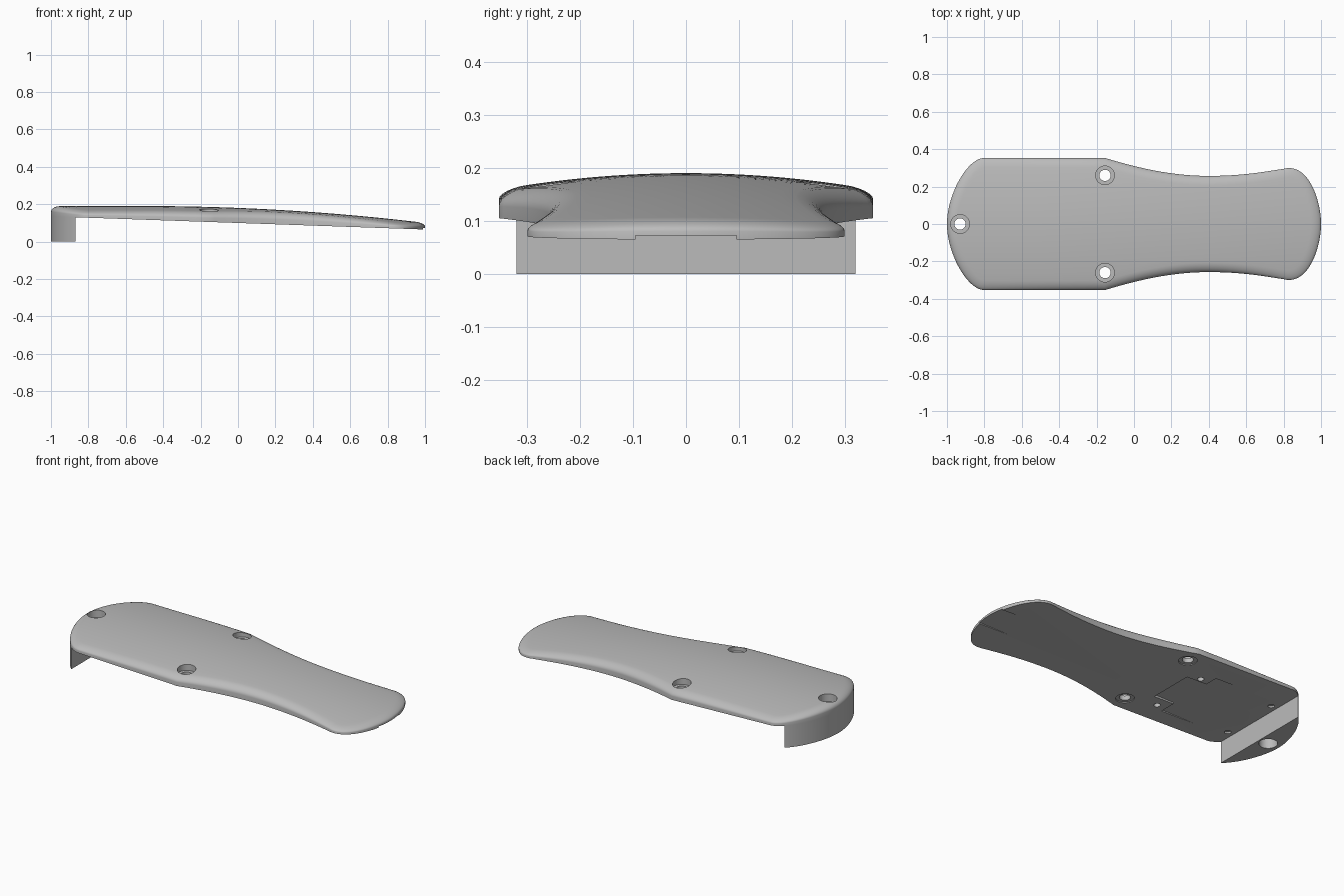
import bpy, bmesh, math
from mathutils import Vector
from mathutils.geometry import interpolate_bezier

cube = bpy.data.objects.get("Cube")
if cube:
    bpy.data.objects.remove(cube, do_unlink=True)

grey = bpy.data.materials.new("plain grey")
grey.use_nodes = True
grey.diffuse_color = (0.5, 0.5, 0.5, 1)
grey.node_tree.nodes["Principled BSDF"].inputs["Base Color"].default_value = (0.5, 0.5, 0.5, 1)


def underside(x):
    return 0.13 - (x + 0.87) * 0.035


def crown(x, y):
    fall = max(0, (x + 0.5) / 1.5) ** 2
    return 0.19 - 0.09 * fall - 0.25 * y * y


def half_outline():
    """Upper half of the plan shape, from the tail round to the tip."""
    segments = [
        ((-1, 0), (-1, 0.16), (-0.89, 0.353), (-0.8, 0.353), 28),
        ((-0.8, 0.353), (-0.6, 0.353), (-0.4, 0.353), (-0.155, 0.353), 10),
        ((-0.155, 0.353), (0.02, 0.3), (0.2, 0.257), (0.4, 0.257), 18),
        ((0.4, 0.257), (0.58, 0.257), (0.7, 0.28), (0.8, 0.295), 12),
        ((0.8, 0.295), (0.93, 0.33), (1, 0.13), (1, 0), 28),
    ]
    points = []
    for a, b, c, d, n in segments:
        curve = interpolate_bezier(*[Vector((*p, 0)) for p in (a, b, c, d)], n + 1)
        points += curve if not points else curve[1:]
    return points


def finish(bm, name):
    bmesh.ops.remove_doubles(bm, verts=bm.verts, dist=1e-5)
    bmesh.ops.recalc_face_normals(bm, faces=bm.faces)
    mesh = bpy.data.meshes.new(name)
    bm.to_mesh(mesh)
    bm.free()
    obj = bpy.data.objects.new(name, mesh)
    bpy.context.collection.objects.link(obj)
    mesh.materials.append(grey)
    return obj


def make_cover(outline):
    """Domed plate with a rounded rim and a flat sloping underside."""
    bm = bmesh.new()
    radius, steps, spans = 0.05, 7, 16
    lines = []
    last = len(outline) - 1
    for i, p in enumerate(outline):
        if i in (0, last):
            inward = Vector((1 if i == 0 else -1, 0, 0))
        else:
            t = (outline[i + 1] - outline[i - 1]).normalized()
            inward = Vector((t.y, -t.x, 0))
        side = [(p.x, p.y, underside(p.x))]
        for k in range(steps + 1):
            a = math.pi / 2 * k / steps
            q = p + inward * radius * (1 - math.cos(a))
            top = crown(q.x, q.y)
            drop = 0.55 * (top - underside(q.x)) * (1 - math.sin(a))
            side.append((q.x, q.y, top - drop))
        x, y, _ = side[-1]
        cap = [(x, y * s, crown(x, y * s)) for s in (1 - 2 * k / spans for k in range(1, spans))]
        other = [(u, -v, w) for u, v, w in reversed(side)]
        lines.append([bm.verts.new(c) for c in side + cap + other])
    for a, b in zip(lines, lines[1:]):
        for k in range(len(a) - 1):
            bm.faces.new((a[k], a[k + 1], b[k + 1], b[k]))
    bm.faces.new([l[0] for l in lines] + [l[-1] for l in reversed(lines[1:-1])])
    return finish(bm, "cover_plate")


def make_end_block(outline):
    """Curved foot below the tail end, cut off by a straight inner face."""
    inner = -0.87
    half = [p for p in outline if p.x < inner]
    nxt = outline[len(half)]
    half.append(half[-1].lerp(nxt, (inner - half[-1].x) / (nxt.x - half[-1].x)))
    loop = [(p.x, p.y) for p in half] + [(p.x, -p.y) for p in reversed(half[1:])]
    bm = bmesh.new()
    low = [bm.verts.new((x, y, 0)) for x, y in loop]
    high = [bm.verts.new((x, y, underside(x))) for x, y in loop]
    bm.faces.new(low)
    bm.faces.new(high)
    for i in range(len(loop)):
        j = (i + 1) % len(loop)
        bm.faces.new((low[i], low[j], high[j], high[i]))
    return finish(bm, "end_block")


def cylinder(x, y, r, z0, z1):
    bpy.ops.mesh.primitive_cylinder_add(vertices=40, radius=r, depth=z1 - z0,
                                        location=(x, y, (z0 + z1) / 2))
    return bpy.context.object


def box(x0, x1, y0, y1, z1):
    bpy.ops.mesh.primitive_cube_add(size=1, location=((x0 + x1) / 2, (y0 + y1) / 2, z1 / 2))
    obj = bpy.context.object
    obj.scale = (x1 - x0, y1 - y0, z1)
    return obj


def carve(obj, cutters):
    """Subtract the cutters and bake the result."""
    for c in cutters:
        mod = obj.modifiers.new("cut", "BOOLEAN")
        mod.operation, mod.solver, mod.object = "DIFFERENCE", "EXACT", c
    graph = bpy.context.evaluated_depsgraph_get()
    baked = bpy.data.meshes.new_from_object(obj.evaluated_get(graph))
    obj.modifiers.clear()
    obj.data = baked
    baked.materials.clear()
    baked.materials.append(grey)
    bpy.ops.object.select_all(action="DESELECT")
    obj.select_set(True)
    bpy.context.view_layer.objects.active = obj
    bpy.ops.object.shade_smooth_by_angle(angle=math.radians(30))


outline = half_outline()
cover = make_cover(outline)
block = make_end_block(outline)

# Screw holes: through hole, head seat above, clearance below
tail_cuts = [cylinder(-0.93, 0, 0.03, -0.1, 0.3), cylinder(-0.93, 0, 0.05, 0.145, 0.3)]
block_cuts = [tail_cuts[0], cylinder(-0.93, 0, 0.05, -0.1, 0.1)]
cover_cuts = list(tail_cuts)
for y in (-0.26, 0.26):
    cover_cuts += [cylinder(-0.155, y, 0.03, -0.1, 0.3),
                   cylinder(-0.155, y, 0.05, 0.138, 0.3),
                   cylinder(-0.155, y, 0.05, 0, 0.111)]

# Blind holes, shallow pockets and tip channel underneath
for x in (-0.34, -0.83):
    for y in (0.145, -0.215):
        cover_cuts.append(cylinder(x, y, 0.018, 0, 0.14))
cover_cuts += [box(-0.41, -0.267, -0.15, 0.12, 0.1215),
               box(-0.65, -0.4, -0.25, 0.2, 0.1215),
               box(0.6, 1.1, -0.095, 0.095, 0.072)]

carve(cover, cover_cuts)
carve(block, block_cuts)
for c in set(cover_cuts + block_cuts):
    bpy.data.objects.remove(c, do_unlink=True)
